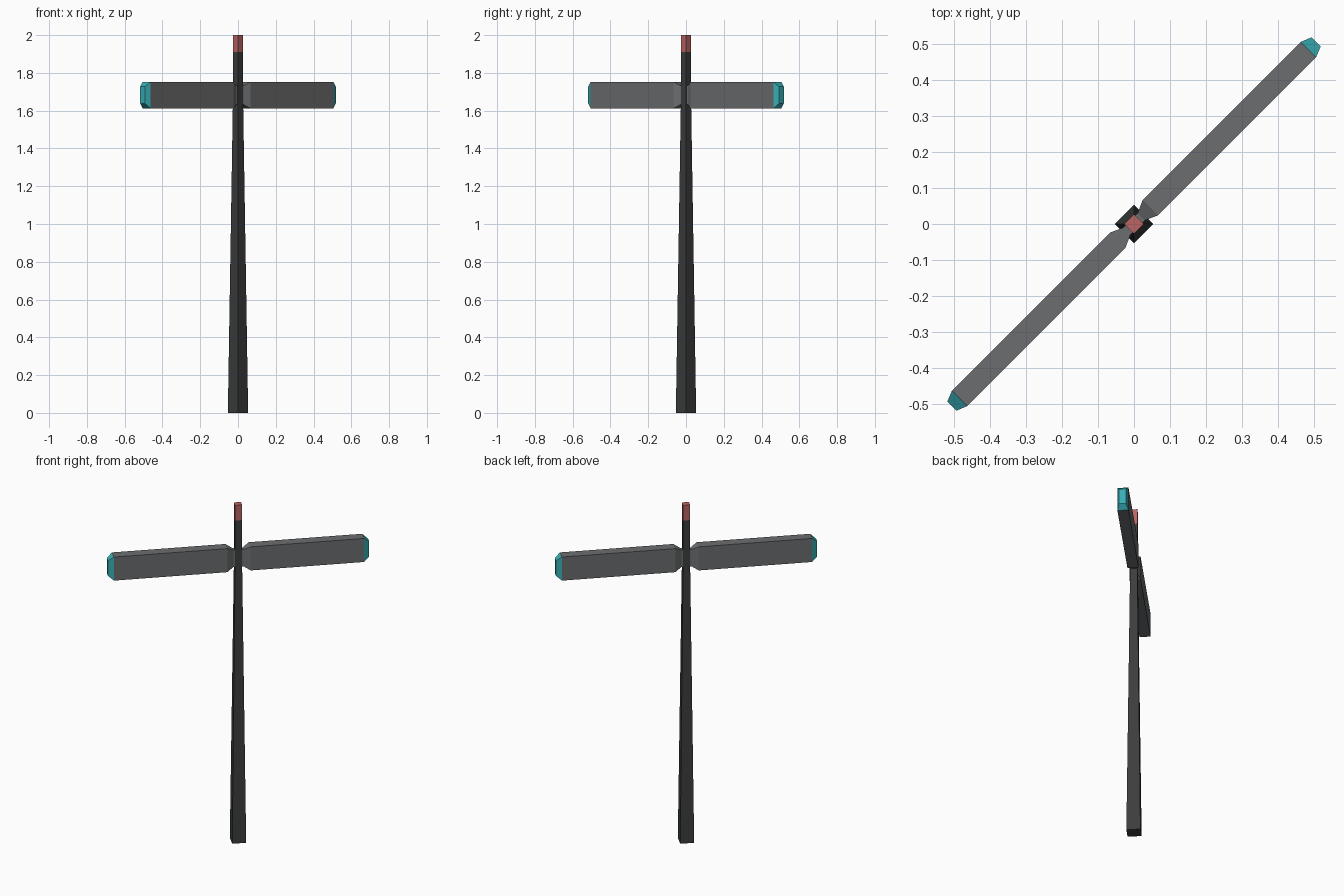
import bpy, bmesh
from math import pi
from mathutils import Matrix

if "Cube" in bpy.data.objects:
    bpy.data.objects.remove(bpy.data.objects["Cube"])

ROT = Matrix.Rotation(pi / 4, 4, 'Z')


def paint(name, color):
    m = bpy.data.materials.new(name)
    m.diffuse_color = (*color, 1)
    m.use_nodes = True
    m.node_tree.nodes["Principled BSDF"].inputs["Base Color"].default_value = m.diffuse_color
    return m


DARK = paint("dark_metal", (0.045, 0.047, 0.047))
GREY = paint("grey_sign", (0.15, 0.155, 0.16))
RED = paint("red_paint", (0.50, 0.13, 0.13))
CYAN = paint("cyan_paint", (0.04, 0.42, 0.46))


def loft(name, sections, mats, place):
    """Skin rectangular sections (position, half_a, half_b, material of next span)."""
    bm = bmesh.new()
    rings = [[bm.verts.new(place(p, sa * a, sb * b))
              for sa, sb in ((-1, -1), (1, -1), (1, 1), (-1, 1))]
             for p, a, b, _ in sections]
    for i in range(len(rings) - 1):
        for k in range(4):
            n = (k + 1) % 4
            f = bm.faces.new((rings[i][k], rings[i][n], rings[i + 1][n], rings[i + 1][k]))
            f.material_index = sections[i][3]
    bm.faces.new(rings[0][::-1]).material_index = sections[0][3]
    bm.faces.new(rings[-1]).material_index = sections[-2][3]
    bmesh.ops.recalc_face_normals(bm, faces=bm.faces)
    bm.transform(ROT)
    me = bpy.data.meshes.new(name)
    bm.to_mesh(me)
    bm.free()
    for m in mats:
        me.materials.append(m)
    ob = bpy.data.objects.new(name, me)
    bpy.context.collection.objects.link(ob)
    return ob


# Tapered square post with a red top
loft("post", [(0, .038, .038, 0), (1.62, .0195, .0195, 0),
              (1.91, .0195, .0195, 1), (2, .0195, .0195, 1)],
     [DARK, RED], lambda p, a, b: (a, b, p))

# Two sign arms: narrow neck, board, chamfered cyan end
for side, label in ((1, "right"), (-1, "left")):
    loft(f"{label}_sign_arm",
         [(.016, .014, .05, 0), (.028, .014, .05, 0), (.064, .03, .07, 0),
          (.684, .03, .07, 1), (.714, .018, .045, 1)],
         [GREY, CYAN], lambda p, a, b: (side * p, a, 1.682 + b))
